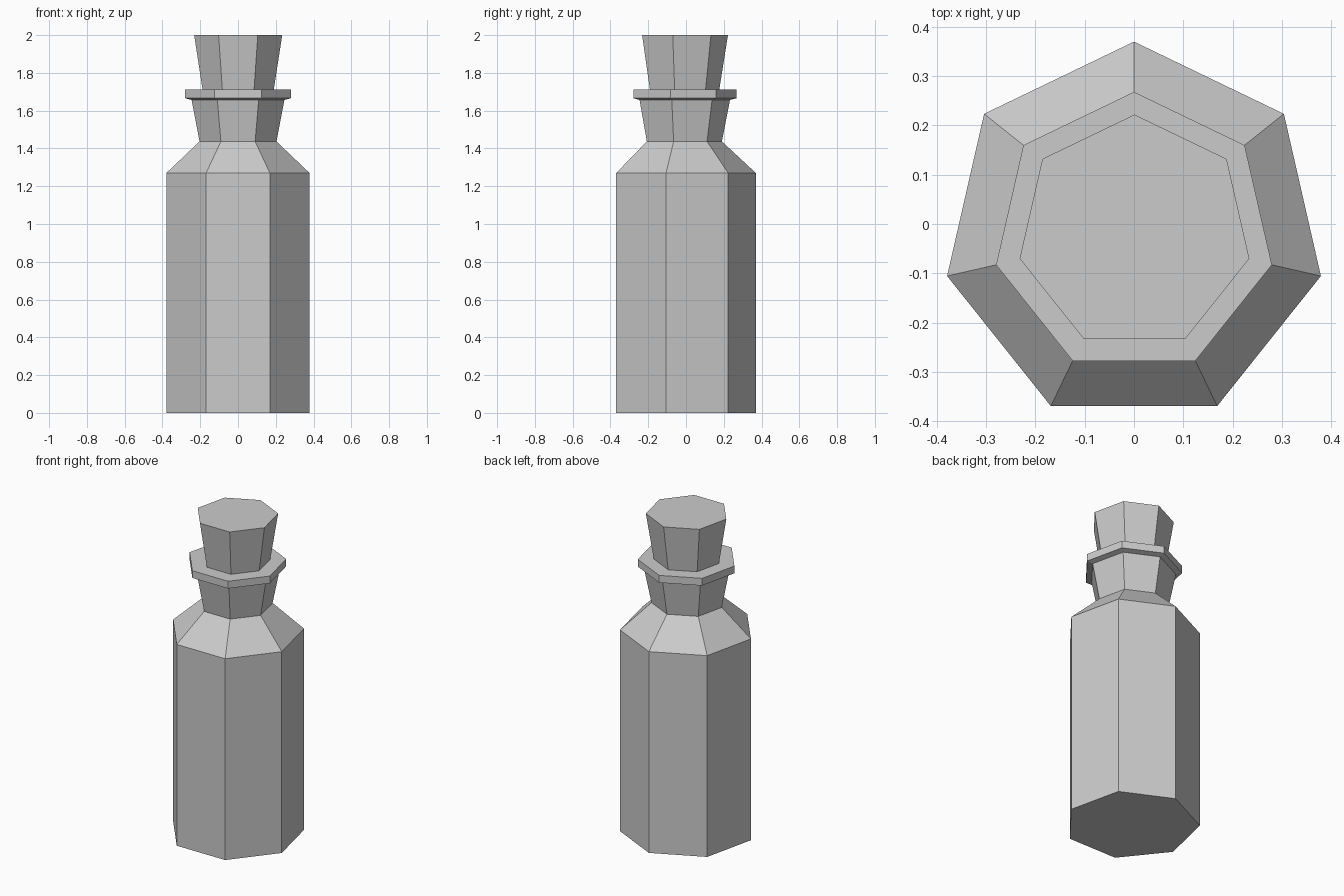
import bpy, bmesh
from math import sin, cos, tau

if "Cube" in bpy.data.objects:
    bpy.data.objects.remove(bpy.data.objects["Cube"])

SIDES = 7


def lathe(name, profile, cx, cy):
    """Closed seven-sided solid from (radius, z) rings, one corner facing +y."""
    bm = bmesh.new()
    rings = [[bm.verts.new((cx + r * sin(tau * i / SIDES),
                            cy + r * cos(tau * i / SIDES), z))
              for i in range(SIDES)] for r, z in profile]
    for low, high in zip(rings, rings[1:]):
        for i in range(SIDES):
            j = (i + 1) % SIDES
            bm.faces.new((low[i], low[j], high[j], high[i]))
    bm.faces.new(rings[0])
    bm.faces.new(rings[-1])
    bmesh.ops.recalc_face_normals(bm, faces=bm.faces)
    mesh = bpy.data.meshes.new(name)
    bm.to_mesh(mesh)
    bm.free()
    obj = bpy.data.objects.new(name, mesh)
    bpy.context.collection.objects.link(obj)
    return obj


# Bottle: straight body, sloped shoulder, flared neck, rim with undercut
lathe("bottle", [(0.389, 0), (0.389, 1.27), (0.209, 1.437), (0.252, 1.657),
                 (0.287, 1.666), (0.287, 1.712)], 0, -0.019)

# Tapered stopper, seated slightly into the rim
lathe("stopper", [(0.190, 1.69), (0.239, 2.0)], 0.001, -0.017)
